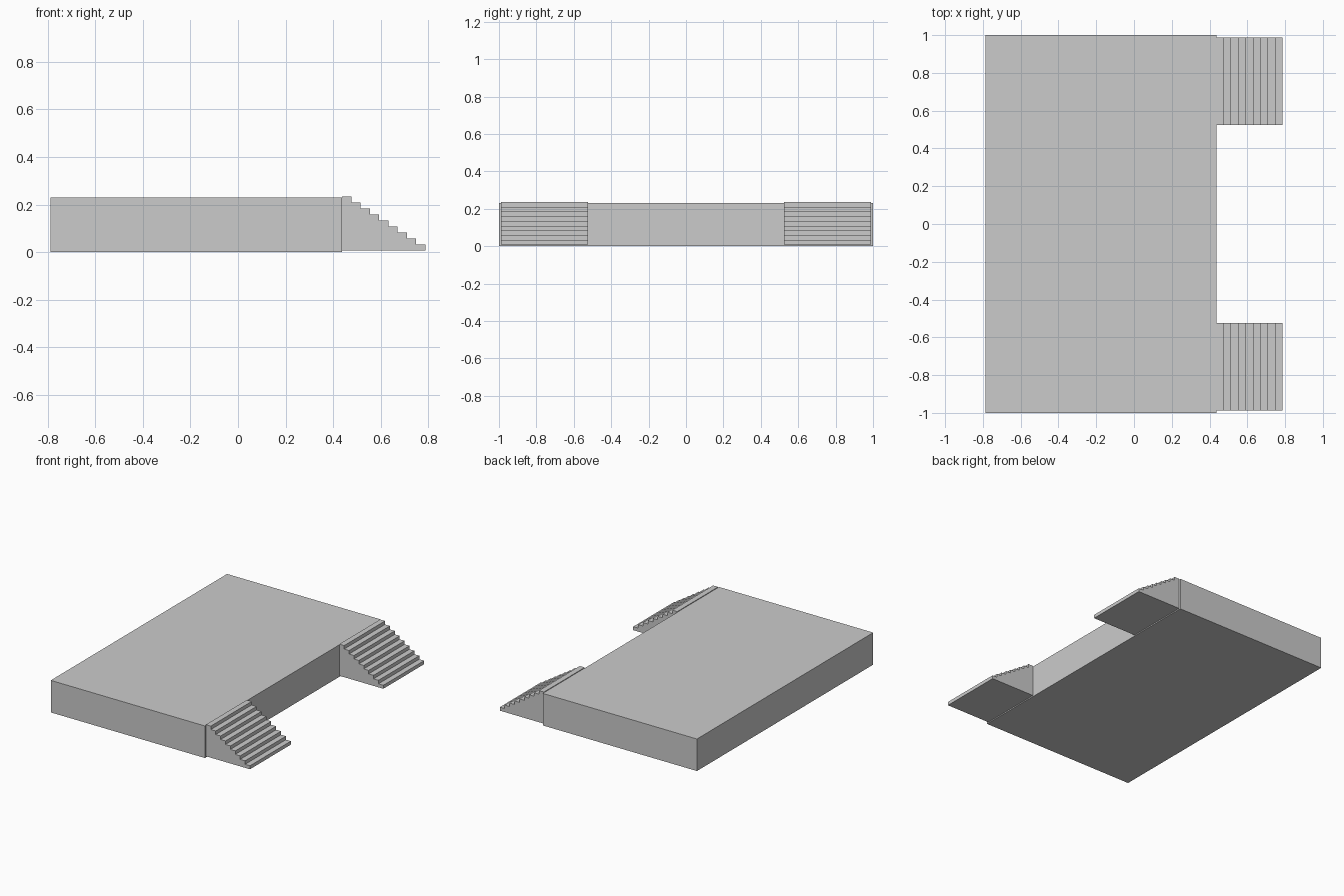
import bpy, bmesh

if "Cube" in bpy.data.objects:
    bpy.data.objects.remove(bpy.data.objects["Cube"])


def prism(name, profile, y0, y1):
    """Extrude an x-z outline along y."""
    bm = bmesh.new()
    face = bm.faces.new([bm.verts.new((x, y0, z)) for x, z in profile])
    ext = bmesh.ops.extrude_face_region(bm, geom=[face])
    verts = [v for v in ext["geom"] if isinstance(v, bmesh.types.BMVert)]
    bmesh.ops.translate(bm, verts=verts, vec=(0, y1 - y0, 0))
    bmesh.ops.recalc_face_normals(bm, faces=bm.faces[:])
    mesh = bpy.data.meshes.new(name)
    bm.to_mesh(mesh)
    bm.free()
    obj = bpy.data.objects.new(name, mesh)
    bpy.context.collection.objects.link(obj)
    return obj


X_BACK, X_EDGE, X_END = -0.787, 0.437, 0.787
STEPS, Z_LOW, Z_TOP = 9, 0.008, 0.235

# Platform slab
prism("platform", [(X_BACK, 0), (X_EDGE, 0), (X_EDGE, 0.23), (X_BACK, 0.23)], -1, 1)

# Stepped outline, from the top tread down to the floor
run, rise = (X_END - X_EDGE) / STEPS, (Z_TOP - Z_LOW) / STEPS
outline = [(X_EDGE, Z_LOW)]
for i in range(STEPS):
    z = Z_TOP - i * rise
    outline += [(X_EDGE + i * run, z), (X_EDGE + (i + 1) * run, z)]
outline.append((X_END, Z_LOW))

# One staircase at each end of the front edge
prism("stairs_left", outline, -0.988, -0.525)
prism("stairs_right", outline, 0.525, 0.988)
